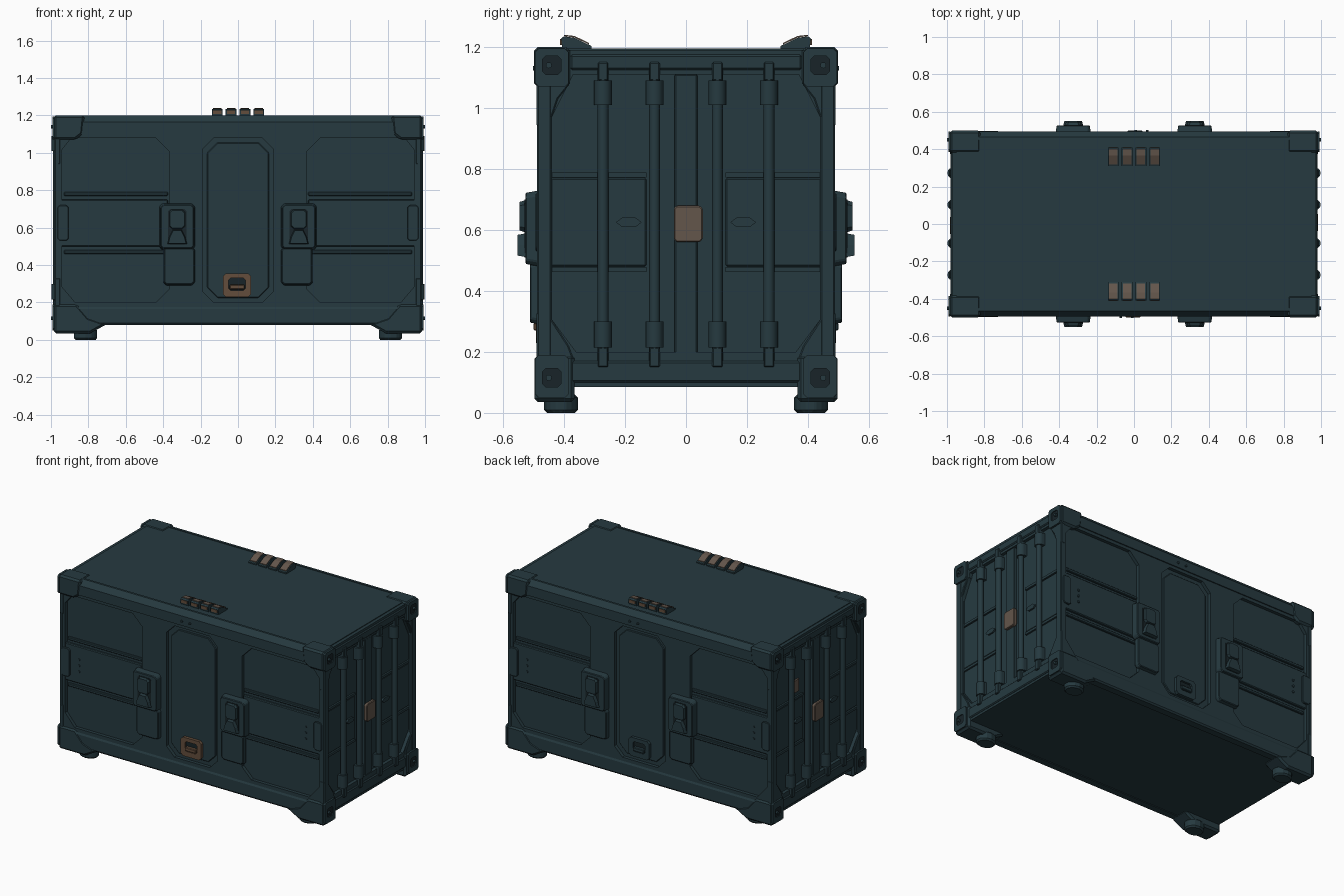
import bpy, bmesh, math
from mathutils import Matrix, Vector

cube = bpy.data.objects.get("Cube")
if cube:
    bpy.data.objects.remove(cube, do_unlink=True)


def material(name, rgb):
    m = bpy.data.materials.new(name)
    m.use_nodes = True
    m.diffuse_color = (*rgb, 1)
    bsdf = next(n for n in m.node_tree.nodes if n.type == 'BSDF_PRINCIPLED')
    bsdf.inputs["Base Color"].default_value = (*rgb, 1)
    bsdf.inputs["Roughness"].default_value = 0.7
    return m


STEEL = material("dark teal steel", (0.019, 0.042, 0.051))
SHADE = material("slot black teal", (0.009, 0.017, 0.021))
TAN = material("worn tan", (0.125, 0.092, 0.070))
RUST = material("rusty brown", (0.125, 0.075, 0.045))

# Each wall has its own frame: u across, v up, d outward
FRAMES = {
    "front": ((1, 0, 0), (0, -1, 0)), "back": ((-1, 0, 0), (0, 1, 0)),
    "right": ((0, 1, 0), (1, 0, 0)), "left": ((0, -1, 0), (-1, 0, 0)),
}
LONG, ENDS = ("front", "back"), ("right", "left")


def frame(wall):
    u, d = FRAMES[wall]
    return Matrix((u, (0, 0, 1), d)).transposed().to_4x4()


def finish(name, bm, mat, matrix, bevel=0.0, smooth=False):
    bmesh.ops.recalc_face_normals(bm, faces=bm.faces)
    bm.transform(matrix)
    me = bpy.data.meshes.new(name)
    bm.to_mesh(me)
    bm.free()
    me.materials.append(mat)
    if smooth:
        for p in me.polygons:
            p.use_smooth = True
        me.set_sharp_from_angle(angle=math.radians(40))
    ob = bpy.data.objects.new(name, me)
    bpy.context.collection.objects.link(ob)
    if bevel:
        b = ob.modifiers.new("bevel", 'BEVEL')
        b.width, b.segments, b.limit_method = bevel, 1, 'ANGLE'
    return ob


def prism(name, wall, pts, d0, d1, mat=STEEL, holes=(), taper=1.0, bevel=0.0):
    """Outline on a wall, pushed out from depth d0 to d1."""
    bm = bmesh.new()
    for loop in (pts, *holes):
        vs = [bm.verts.new((u, v, d0)) for u, v in loop]
        for i, v in enumerate(vs):
            bm.edges.new((v, vs[i - 1]))
    if holes:
        bmesh.ops.triangle_fill(bm, use_beauty=True, edges=bm.edges[:])
    else:
        bm.faces.new(list(bm.verts))
    res = bmesh.ops.extrude_face_region(bm, geom=bm.faces[:])
    top = [g for g in res["geom"] if isinstance(g, bmesh.types.BMVert)]
    mid = sum((v.co for v in top), Vector()) / len(top)
    for v in top:
        v.co = mid + (v.co - mid) * taper
        v.co.z = d1
    return finish(name, bm, mat, frame(wall), bevel)


def rect(u0, u1, v0, v1, c=0.0):
    if not c:
        return [(u0, v0), (u1, v0), (u1, v1), (u0, v1)]
    return [(u0 + c, v0), (u1 - c, v0), (u1, v0 + c), (u1, v1 - c),
            (u1 - c, v1), (u0 + c, v1), (u0, v1 - c), (u0, v0 + c)]


def flip(pts, s):
    return [(s * u, v) for u, v in pts]


def cylinder(name, wall, a, b, r, mat=STEEL, sides=12):
    """Round bar between two points given in wall coordinates."""
    a, b = Vector(a), Vector(b)
    bm = bmesh.new()
    bmesh.ops.create_cone(bm, cap_ends=True, segments=sides, radius1=r,
                          radius2=r, depth=(b - a).length)
    turn = (b - a).to_track_quat('Z', 'Y').to_matrix().to_4x4()
    return finish(name, bm, mat, frame(wall) @ Matrix.Translation((a + b) / 2) @ turn,
                  smooth=True)


# Core shell with a chamfered roof, run along the length
prism("shell", "right", [(-.465, .085), (.465, .085), (.465, 1.17), (.45, 1.195),
                         (-.45, 1.195), (-.465, 1.17)], -.95, .95)

# Long walls
side_panel = [(.37, .27), (.44, .20), (.87, .20), (.955, .30), (.955, 1.0),
              (.89, 1.08), (.44, 1.08), (.37, 1.01)]
middle_panel = rect(-.19, .19, .20, 1.08, .06)
for w in LONG:
    prism(f"{w}_wall_frame", w, rect(-.975, .975, .085, 1.12), .46, .487,
          holes=[side_panel, flip(side_panel, -1), middle_panel])
    prism(f"{w}_middle_panel", w, rect(-.165, .165, .225, 1.055, .055), .46, .472,
          bevel=.004)
    for s in (-1, 1):
        tag = f"{w}_{'a' if s < 0 else 'b'}"
        # Raised middle band, end plate and screws
        prism(f"{tag}_panel_band", w, flip(rect(.375, .95, .50, .75), s), .46, .482,
              bevel=.005)
        for v in (.47, .78):
            prism(f"{tag}_panel_rib", w, flip(rect(.375, .93, v - .01, v + .01), s),
                  .46, .478, bevel=.004)
        prism(f"{tag}_end_plate", w, flip(rect(.905, .965, .53, .72, .012), s),
              .47, .494, bevel=.003)
        for v in (.58, .62, .66):
            cylinder(f"{tag}_screw", w, (s * .84, v, .475), (s * .84, v, .488), .008)
        # Latch: lower plate, upper housing, handle and lip
        prism(f"{tag}_latch_lower", w, flip(rect(.23, .40, .29, .50, .015), s),
              .48, .512, taper=.94, bevel=.004)
        prism(f"{tag}_latch_housing", w, flip(rect(.23, .42, .48, .73, .015), s),
              .48, .527, taper=.93, bevel=.004)
        prism(f"{tag}_latch_slot", w, flip(rect(.275, .375, .51, .70, .012), s),
              .52, .530, SHADE)
        prism(f"{tag}_latch_handle", w, flip(rect(.28, .37, .59, .70, .015), s),
              .52, .546, taper=.85)
        prism(f"{tag}_latch_lip", w, flip([(.27, .51), (.38, .51), (.37, .55),
                                           (.35, .59), (.30, .59), (.28, .55)], s),
              .52, .552, taper=.85)
        # Lift pocket in the bottom rail
        prism(f"{tag}_pocket_rim", w, flip(rect(.17, .42, .095, .155), s), .48, .493,
              holes=[flip(rect(.185, .405, .105, .145), s)])
        prism(f"{tag}_pocket", w, flip(rect(.185, .405, .105, .145), s), .48, .489, SHADE)
    # Pull handle on the middle panel, coloured on the front only
    tint = RUST if w == "front" else STEEL
    prism(f"{w}_pull_plate", w, rect(-.08, .07, .23, .355, .015), .46, .492, tint,
          holes=[rect(-.05, .04, .265, .33, .01)])
    prism(f"{w}_pull_recess", w, rect(-.05, .04, .265, .33), .46, .478, SHADE)
    prism(f"{w}_pull_bar", w, rect(-.045, .035, .27, .295), .47, .50, tint, bevel=.004)
    # Sloped top rail with small studs
    for s in (-1, 1):
        cylinder(f"{w}_rail_stud", w, (s * .03 - .04, 1.13, .48),
                 (s * .03 - .04, 1.13, .502), .007)
side = [(.45, 1.10), (.494, 1.10), (.494, 1.165), (.465, 1.20), (.45, 1.20)]
low = [(.44, .08), (.485, .08), (.493, .09), (.493, .165), (.485, .18), (.44, .18)]
for s in (-1, 1):
    prism("top_rail", "right", flip(side, s), -.95, .95)
    prism("bottom_rail", "right", flip(low, s), -.95, .95)

# End walls
opening = [(-.36, .20), (.36, .20), (.45, .32), (.45, .95), (.37, 1.11),
           (-.37, 1.11), (-.45, .95), (-.45, .32)]
for w in ENDS:
    prism(f"{w}_end_frame", w, rect(-.487, .487, .085, 1.19), .94, .972, holes=[opening])
    for v0, v1 in ((.10, .17), (1.125, 1.175)):
        prism(f"{w}_end_beam", w, rect(-.38, .38, v0, v1), .96, .98, bevel=.006)
    prism(f"{w}_centre_strip", w, rect(-.037, .037, .19, 1.11), .94, .968, bevel=.004)
    prism(f"{w}_name_plate", w, rect(-.04, .055, .56, .68, .01), .96, .985, TAN, bevel=.004)
    for s in (-1, 1):
        prism(f"{w}_door_band", w, flip(rect(.13, .45, .48, .77), s), .94, .957, bevel=.005)
        for v in (.47, .78):
            prism(f"{w}_door_rib", w, flip(rect(.13, .45, v - .008, v + .008), s), .94, .961)
        prism(f"{w}_door_grip", w, flip([(.145, .625), (.165, .64), (.21, .64), (.23, .625),
                                         (.21, .61), (.165, .61)], s), .95, .968)
        # Locking rods with sleeves and tabs at both ends
        for u in (s * .103, s * .272):
            cylinder(f"{w}_lock_rod", w, (u, .17, .972), (u, 1.13, .972), .018)
            for a, b, t0, t1 in ((.215, .30, .15, .215), (1.01, 1.09, 1.09, 1.15)):
                cylinder(f"{w}_rod_sleeve", w, (u, a, .969), (u, b, .969), .029)
                prism(f"{w}_rod_tab", w, rect(u - .017, u + .017, t0, t1), .95, .99,
                      bevel=.004)
                prism(f"{w}_sleeve_base", w, rect(u - .03, u + .03, a, b), .94, .968)
prism("small_tag", "left", rect(-.225, -.175, .82, .90), .945, .962, TAN)

# Corner castings, gussets and feet, four times
top_side = [(.82, 1.20), (.83, 1.10), (.87, 1.07), (.985, 1.07), (.985, 1.20)]
low_side = [(.70, .085), (.79, .035), (.985, .035), (.985, .19), (.86, .19), (.80, .12)]
for w in LONG:
    for s in (-1, 1):
        prism("top_corner_casting", w, flip(top_side, s), .38, .499, bevel=.012)
        prism("bottom_corner_casting", w, flip(low_side, s), .365, .497, bevel=.012)
        foot = [(s * .815 + .065 * math.cos(k * math.pi / 6),
                 .41 + .055 * math.sin(k * math.pi / 6)) for k in range(12)]
        bm = bmesh.new()
        rings = [[bm.verts.new((u, sg * d, z)) for u, d in foot]
                 for z in (0.0, .06) for sg in [-1 if w == "front" else 1]]
        bm.faces.new(rings[0])
        bm.faces.new(rings[1])
        for i in range(12):
            bm.faces.new((rings[0][i - 1], rings[0][i], rings[1][i], rings[1][i - 1]))
        finish("foot", bm, STEEL, Matrix(), .01)
        prism("corner_post", w, flip(rect(.955, .982, .18, 1.08), s), .44, .489, bevel=.006)
for w in ENDS:
    for s in (-1, 1):
        for v0, v1, lock in ((1.07, 1.195, 1.14), (.05, .19, .115)):
            prism("casting_cap", w, flip(rect(.385, .495, v0, v1, .012), s), .98, .993,
                  holes=[flip(rect(.41, .47, lock - .03, lock + .03, .01), s)])
            prism("casting_slot", w, flip(rect(.41, .47, lock - .03, lock + .03), s),
                  .98, .987, SHADE)
            cylinder("casting_pin", w, (s * .45, lock, .97), (s * .45, lock, 1.0), .01)
        prism("upper_gusset", w, flip([(.38, 1.08), (.49, 1.08), (.49, .94), (.45, .94),
                                       (.42, 1.03)], s), .95, .98, bevel=.004)
        prism("lower_gusset", w, flip([(.37, .18), (.49, .18), (.49, .33), (.45, .32),
                                       (.385, .22)], s), .95, .98, bevel=.004)

# Two rows of four wedge lamps on the roof
for s in (-1, 1):
    for k in range(4):
        x = (k - 1.5) * .074
        prism("lamp_housing", "right", flip([(.405, 1.19), (.41, 1.228), (.40, 1.235),
                                             (.365, 1.23), (.31, 1.203), (.31, 1.19)], s),
              x - .029, x + .029)
        prism("lamp_lens", "right", flip([(.40, 1.236), (.365, 1.231), (.318, 1.208),
                                          (.318, 1.213), (.365, 1.236), (.40, 1.24)], s),
              x - .023, x + .023, TAN)
        prism("lamp_end", "front" if s < 0 else "back",
              rect(x - .022, x + .022, 1.207, 1.226), .40, .413, RUST)
